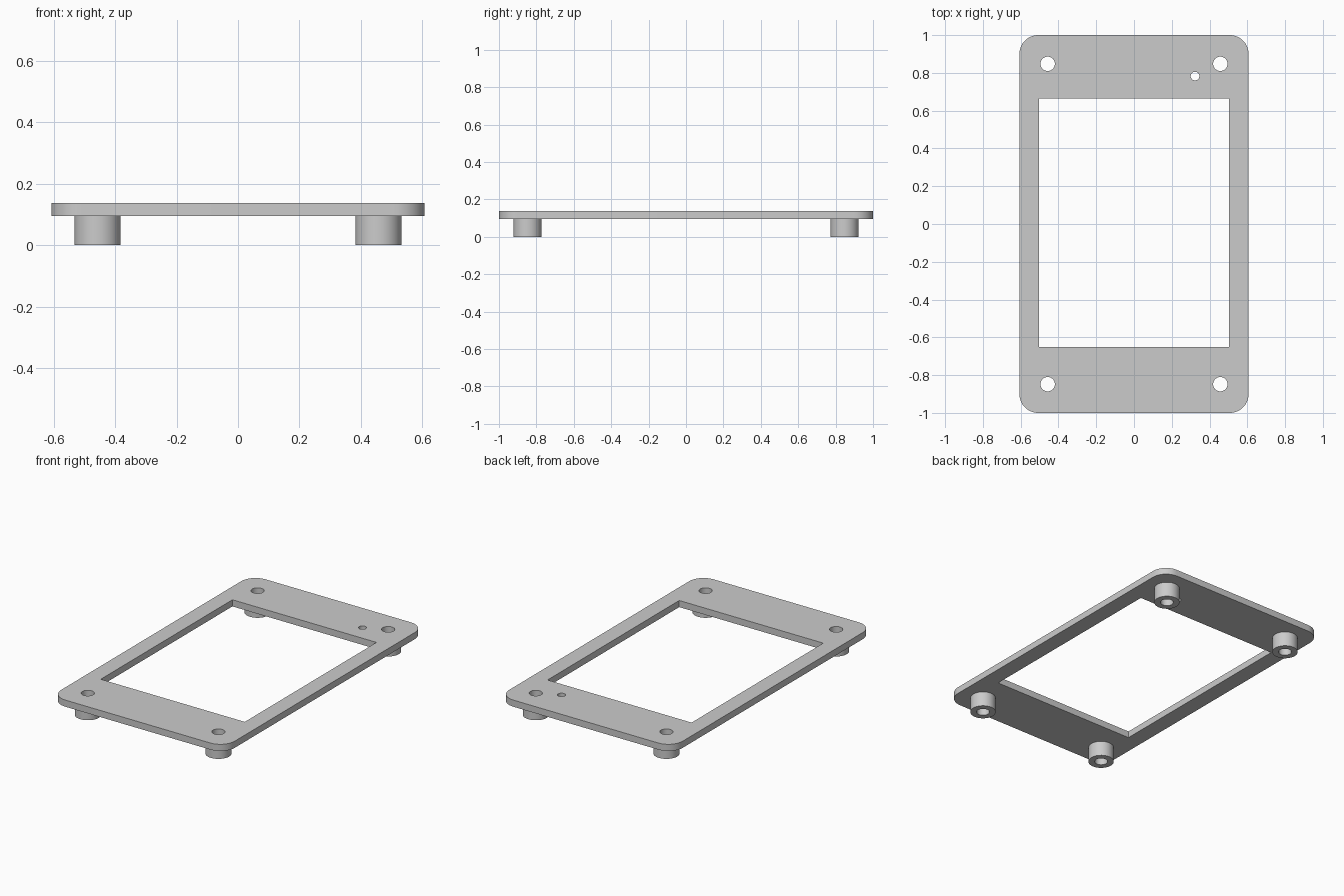
import bpy
import bmesh
from math import sin, cos, pi, radians

cube = bpy.data.objects.get("Cube")
if cube:
    bpy.data.objects.remove(cube, do_unlink=True)

# Main dimensions
HALF_W, HALF_L, CORNER = 0.607, 1.0, 0.1
PLATE_Z, TOP_Z = 0.095, 0.137
POST_X, POST_Y, POST_R, BORE_R = 0.457, 0.848, 0.075, 0.038

grey = bpy.data.materials.new("plain_grey")
grey.use_nodes = True
colour = (0.6, 0.6, 0.6, 1)
grey.diffuse_color = colour
grey.node_tree.nodes["Principled BSDF"].inputs["Base Color"].default_value = colour


def circle(cx, cy, r, n=48):
    return [(cx + r * cos(2 * pi * i / n), cy + r * sin(2 * pi * i / n)) for i in range(n)]


def rectangle(x0, x1, y0, y1):
    return [(x0, y0), (x1, y0), (x1, y1), (x0, y1)]


def rounded_rectangle(hx, hy, r, steps=12):
    points = []
    for k, (sx, sy) in enumerate([(1, 1), (-1, 1), (-1, -1), (1, -1)]):
        for i in range(steps + 1):
            a = (k + i / steps) * pi / 2
            points.append((sx * (hx - r) + r * cos(a), sy * (hy - r) + r * sin(a)))
    return points


def extruded(name, loops, z0, z1, open_top=False):
    """Fill an outline with its holes, and raise it into a solid."""
    bm = bmesh.new()
    edges = []
    for loop in loops:
        verts = [bm.verts.new((x, y, z0)) for x, y in loop]
        edges += [bm.edges.new((v, verts[i - 1])) for i, v in enumerate(verts)]
    bmesh.ops.triangle_fill(bm, use_beauty=True, use_dissolve=False, edges=edges)
    result = bmesh.ops.extrude_face_region(bm, geom=bm.faces[:], use_keep_orig=True)
    top = [g for g in result["geom"] if isinstance(g, bmesh.types.BMVert)]
    bmesh.ops.translate(bm, verts=top, vec=(0, 0, z1 - z0))
    bmesh.ops.recalc_face_normals(bm, faces=bm.faces[:])
    if open_top:
        caps = [f for f in bm.faces if f.normal.z > 0.9]
        bmesh.ops.delete(bm, geom=caps, context='FACES_ONLY')
    mesh = bpy.data.meshes.new(name)
    bm.to_mesh(mesh)
    bm.free()
    mesh.materials.append(grey)
    obj = bpy.data.objects.new(name, mesh)
    bpy.context.collection.objects.link(obj)
    bpy.ops.object.select_all(action='DESELECT')
    obj.select_set(True)
    bpy.context.view_layer.objects.active = obj
    bpy.ops.object.shade_smooth_by_angle(angle=radians(30))
    return obj


corners = {"front_right": (-1, -1), "front_left": (1, -1),
           "back_right": (-1, 1), "back_left": (1, 1)}

# Frame plate with window, four screw holes and one small hole
loops = [rounded_rectangle(HALF_W, HALF_L, CORNER),
         rectangle(-0.504, 0.504, -0.652, 0.664),
         circle(0.323, 0.783, 0.023, 32)]
loops += [circle(sx * POST_X, sy * POST_Y, BORE_R) for sx, sy in corners.values()]
extruded("frame_plate", loops, PLATE_Z, TOP_Z)

# Hollow standoff posts beneath the corners
for place, (sx, sy) in corners.items():
    x, y = sx * POST_X, sy * POST_Y
    extruded(place + "_standoff", [circle(x, y, POST_R), circle(x, y, BORE_R)],
             0, PLATE_Z, open_top=True)
